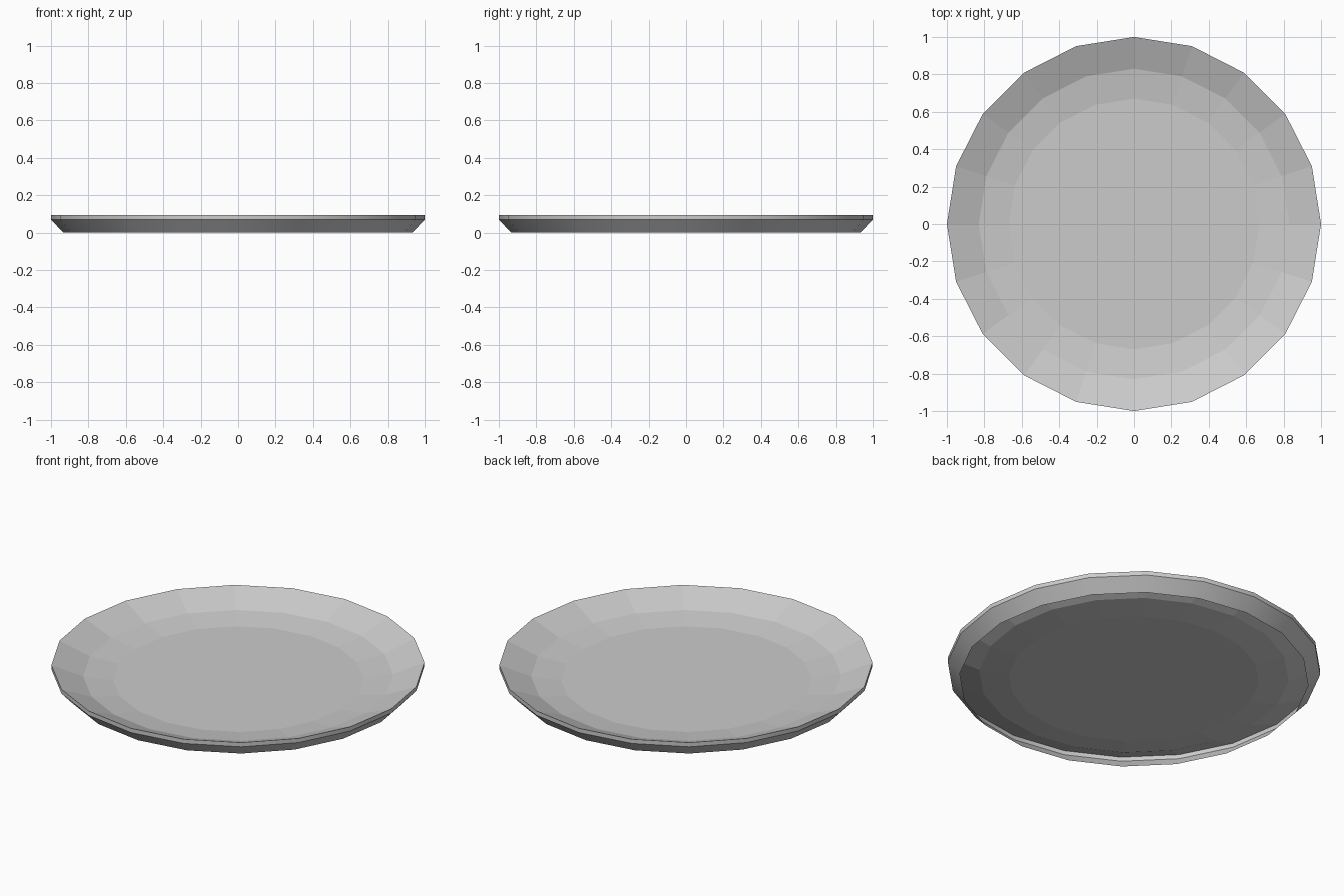
import bpy, bmesh
from math import cos, sin, pi

if "Cube" in bpy.data.objects:
    bpy.data.objects.remove(bpy.data.objects["Cube"])

SIDES = 20

# Profile (radius, height): open foot, flared wall, upright rim, dish, floor
profile = [(0.935, 0.0), (1.0, 0.07), (1.0, 0.095), (0.83, 0.026), (0.67, 0.004)]

bm = bmesh.new()
rings = [[bm.verts.new((r * cos(2 * pi * i / SIDES), r * sin(2 * pi * i / SIDES), z))
          for i in range(SIDES)] for r, z in profile]

# Bands between rings: outer wall and rim smooth, dish faceted
for k, (low, high) in enumerate(zip(rings, rings[1:])):
    for i in range(SIDES):
        j = (i + 1) % SIDES
        face = bm.faces.new((low[i], low[j], high[j], high[i]))
        face.smooth = k < 2
        # crease between wall, rim and dish
        bm.edges.get((high[i], high[j])).smooth = False

# Flat floor; the underside stays hollow
bm.faces.new(rings[-1])

mesh = bpy.data.meshes.new("plate")
bm.to_mesh(mesh)
bm.free()
plate = bpy.data.objects.new("plate", mesh)
bpy.context.collection.objects.link(plate)
